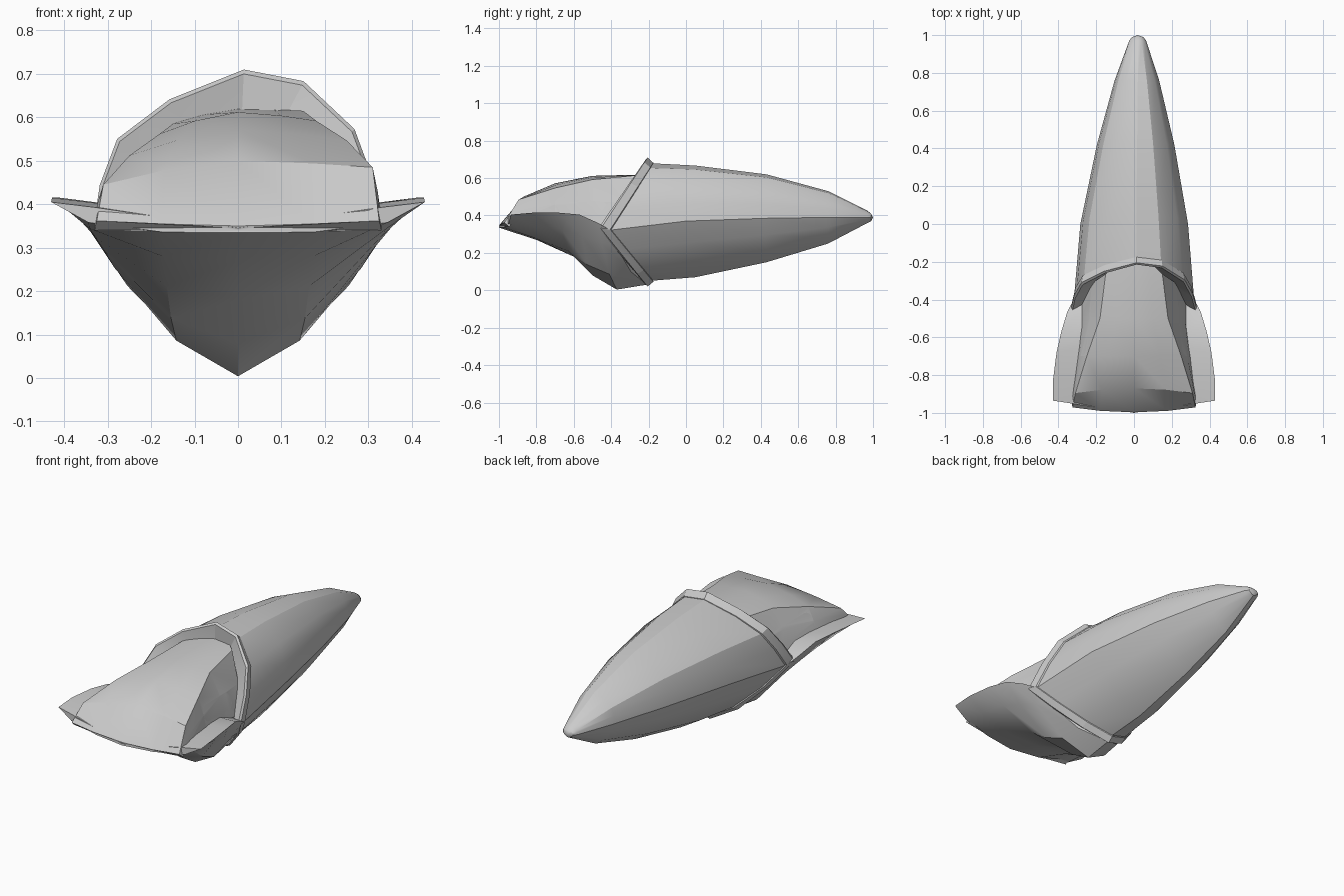
import bpy, bmesh, math
from mathutils import Vector

if "Cube" in bpy.data.objects:
    bpy.data.objects.remove(bpy.data.objects["Cube"])

grey = bpy.data.materials.new("bone_grey")
grey.use_nodes = True
GREY = (0.6, 0.6, 0.6, 1)
grey.diffuse_color = GREY
grey.node_tree.nodes["Principled BSDF"].inputs["Base Color"].default_value = GREY


def activate(ob):
    bpy.ops.object.select_all(action='DESELECT')
    ob.select_set(True)
    bpy.context.view_layer.objects.active = ob


def finish(name, bm, angle=28):
    bmesh.ops.recalc_face_normals(bm, faces=bm.faces)
    mesh = bpy.data.meshes.new(name)
    bm.to_mesh(mesh)
    bm.free()
    ob = bpy.data.objects.new(name, mesh)
    bpy.context.collection.objects.link(ob)
    mesh.materials.append(grey)
    activate(ob)
    bpy.ops.object.shade_smooth_by_angle(angle=math.radians(angle))
    return ob


def loft(name, rings, hubs, angle=28):
    """Skin closed rings and close both ends with a fan around a hub."""
    bm = bmesh.new()
    loops = [[bm.verts.new(p) for p in ring] for ring in rings]
    n = len(loops[0])
    for a, b in zip(loops, loops[1:]):
        for i in range(n):
            j = (i + 1) % n
            bm.faces.new((a[i], a[j], b[j], b[i]))
    for loop, hub in ((loops[0], hubs[0]), (loops[-1], hubs[1])):
        h = bm.verts.new(hub)
        for i in range(n):
            bm.faces.new((loop[i], loop[(i + 1) % n], h))
    return finish(name, bm, angle)


# Cross-section of the shell: slightly lopsided dome above, keel below
SECTION = [(0.04, 1), (0.45, 0.93), (0.8, 0.64), (0.93, 0.33), (1, 0), (0.76, -0.38),
           (0.4, -0.78), (0, -1), (-0.4, -0.78), (-0.76, -0.38), (-1, 0),
           (-0.95, 0.3), (-0.83, 0.58), (-0.47, 0.82)]


def shell_ring(mid, side, w, zs, zt, zb):
    """Ring swept forward at the sides, from y=mid at the ridge to y=side."""
    return [(u * w + 0.02 * max(0, mid), mid + (side - mid) * (1 - abs(v)),
             zs + v * ((zt - zs) if v > 0 else (zs - zb))) for u, v in SECTION]


# Tapering rear shell
body = [(-0.2, -0.42, 0.32, 0.32, 0.68, 0.05), (0.05, 0, 0.285, 0.37, 0.667, 0.07),
        (0.43, 0.42, 0.205, 0.385, 0.62, 0.15), (0.76, 0.76, 0.118, 0.39, 0.53, 0.25),
        (0.97, 0.97, 0.045, 0.39, 0.425, 0.36), (0.99, 0.99, 0.03, 0.39, 0.41, 0.37)]
loft("rear_shell", [shell_ring(*s) for s in body], [(0, -0.2, 0.32), (0.02, 1, 0.39)])

# Raised collar, its front face folded back along the middle
collar = [(-0.215, -0.47, 0.328, 0.33, 0.7, 0.03), (-0.205, -0.455, 0.335, 0.33, 0.71, 0.02),
          (-0.175, -0.405, 0.326, 0.325, 0.682, 0.045)]
loft("collar", [shell_ring(*s) for s in collar], [(0, -0.2, 0.4), (0, -0.18, 0.32)], 20)


# Lower jaw with flared side shelves and a flattened underside
def jaw_ring(mid, side, w, zr, zb, power, deck):
    half = [(u, zb + (zr - zb) * u ** power) for u in (0.4, 0.8, 1)]
    half.append((0.77, zr - 0.012))
    half = [(u * w, mid + (side - mid) * u, z) for u, z in half]
    return ([(0, mid, zb)] + half + [(0, mid, deck)]
            + [(-x, y, z) for x, y, z in reversed(half)])


jaw = [(-0.21, -0.42, 0.33, 0.33, 0.03, 1.6, 0.3), (-0.37, -0.47, 0.355, 0.36, 0.004, 1.6, 0.34),
       (-0.5, -0.57, 0.385, 0.405, 0.08, 1.9, 0.37), (-0.6, -0.68, 0.41, 0.415, 0.18, 2.2, 0.37),
       (-0.8, -0.82, 0.428, 0.415, 0.27, 3, 0.37), (-1, -0.935, 0.43, 0.405, 0.335, 5, 0.345)]
loft("jaw", [jaw_ring(*s) for s in jaw], [(0, -0.22, 0.2), (0, -0.998, 0.34)])


# Upper head: crown, sloping cheeks and a bevelled brow
def head_ring(mid, side, wt, wb, zt, drop, base, skew):
    def row(s, fall):
        edge = zt - fall
        return [(s * wt * 0.55, mid + (side - mid) * 0.15, zt - fall * 0.4),
                (s * wt, mid + (side - mid) * 0.5, edge),
                (s * (wt * 0.4 + wb * 0.6), mid + (side - mid) * 0.75,
                 edge * 0.5 + base * 0.5),
                (s * wb, side, base)]
    right, left = row(1, drop), row(-1, drop + skew)
    return [(0, mid, zt)] + right + [(0, mid, base - 0.005)] + left[::-1]


head = [(-0.17, -0.36, 0.15, 0.27, 0.62, 0.005, 0.33, 0.03),
        (-0.5, -0.5, 0.18, 0.28, 0.612, 0.02, 0.36, 0.03),
        (-0.7, -0.7, 0.25, 0.305, 0.572, 0.025, 0.37, 0.035),
        (-0.87, -0.92, 0.31, 0.33, 0.5, 0.015, 0.37, 0.04),
        (-0.997, -0.945, 0.325, 0.33, 0.35, -0.012, 0.34, 0)]
upper_head = loft("upper_head", [head_ring(*s) for s in head],
                  [(0, -0.3, 0.45), (0, -0.996, 0.345)])

# Long rounded eye slots cut into both cheeks
for side in (1, -1):
    front, back = Vector((side * 0.285, -0.655, 0.46)), Vector((side * 0.255, -0.455, 0.435))
    bm = bmesh.new()
    bmesh.ops.create_uvsphere(bm, u_segments=20, v_segments=11, radius=0.046)
    turn = Vector((0, 0, 1)).rotation_difference((back - front).normalized())
    for v in bm.verts:
        v.co = turn @ v.co + (back if v.co.z > 0 else front)
    cutter = finish("eye_cutter", bm, 40)
    cut = upper_head.modifiers.new("eye_slot", 'BOOLEAN')
    cut.operation = 'DIFFERENCE'
    cut.solver = 'EXACT'
    cut.object = cutter
    activate(upper_head)
    bpy.ops.object.modifier_apply(modifier=cut.name)
    bpy.data.objects.remove(cutter)
bpy.ops.object.shade_smooth_by_angle(angle=math.radians(28))
